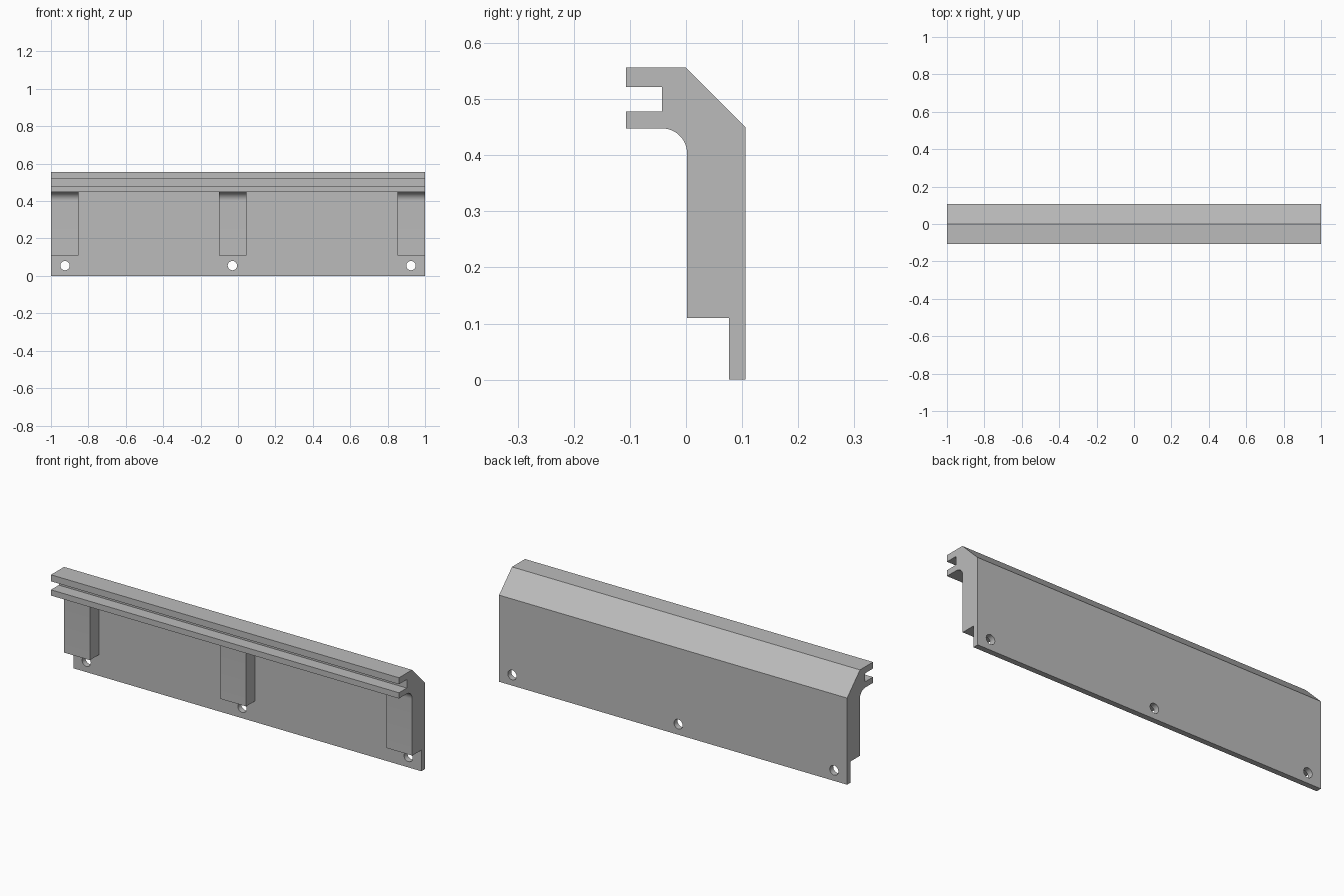
import bpy, bmesh, math

cube = bpy.data.objects.get("Cube")
if cube:
    bpy.data.objects.remove(cube, do_unlink=True)

grey = bpy.data.materials.new("plain grey")
grey.use_nodes = True
colour = (0.5, 0.5, 0.5, 1)
grey.diffuse_color = colour
grey.node_tree.nodes["Principled BSDF"].inputs["Base Color"].default_value = colour


def extrude_profile(name, profile, x0, x1):
    """Extrude a (y, z) outline along x."""
    bm = bmesh.new()
    face = bm.faces.new([bm.verts.new((x0, y, z)) for y, z in profile])
    ext = bmesh.ops.extrude_face_region(bm, geom=[face])
    verts = [v for v in ext["geom"] if isinstance(v, bmesh.types.BMVert)]
    bmesh.ops.translate(bm, verts=verts, vec=(x1 - x0, 0, 0))
    bmesh.ops.recalc_face_normals(bm, faces=bm.faces)
    mesh = bpy.data.meshes.new(name)
    bm.to_mesh(mesh)
    bm.free()
    mesh.materials.append(grey)
    obj = bpy.data.objects.new(name, mesh)
    bpy.context.collection.objects.link(obj)
    return obj


def select_only(obj):
    bpy.ops.object.select_all(action='DESELECT')
    obj.select_set(True)
    bpy.context.view_layer.objects.active = obj


BACK, STEP, FRONT = 0.106, 0.077, -0.107
TOP, UNDER, RIB_BASE = 0.556, 0.448, 0.11

# Back plate with chamfered, grooved top rail
body = extrude_profile("back_plate_and_rail", [
    (BACK, 0), (BACK, 0.45), (0, TOP), (FRONT, TOP), (FRONT, 0.522),
    (-0.043, 0.522), (-0.043, 0.478), (FRONT, 0.478), (FRONT, UNDER),
    (STEP, UNDER), (STEP, 0)], -1, 1)

# Screw holes through the plate
for x in (-0.925, -0.03, 0.925):
    bpy.ops.mesh.primitive_cylinder_add(vertices=32, radius=0.025, depth=0.2,
                                        location=(x, 0.09, 0.055),
                                        rotation=(math.pi / 2, 0, 0))
    cutter = bpy.context.object
    cutter.name = "hole_cutter"
    cutter.hide_render = True
    cutter.data.materials.append(grey)
    select_only(body)
    mod = body.modifiers.new("screw_hole", 'BOOLEAN')
    mod.operation = 'DIFFERENCE'
    mod.solver = 'EXACT'
    mod.object = cutter
    bpy.ops.object.modifier_apply(modifier=mod.name)
    bpy.data.objects.remove(cutter, do_unlink=True)
parts = [body]

# Three support ribs, filleted into the underside of the rail
R = 0.045
fillet = [(0.002 - R + R * math.cos(a), UNDER - R + R * math.sin(a))
          for a in (math.radians(90 * i / 12) for i in range(12, -1, -1))]
rib = [(0.002, RIB_BASE), (STEP, RIB_BASE), (STEP, UNDER)] + fillet
for name, x0, x1 in (("right_rib", -1, -0.853), ("middle_rib", -0.102, 0.045),
                     ("left_rib", 0.853, 1)):
    parts.append(extrude_profile(name, rib, x0, x1))

for part in parts:
    select_only(part)
    bpy.ops.object.shade_smooth_by_angle(angle=math.radians(30))
